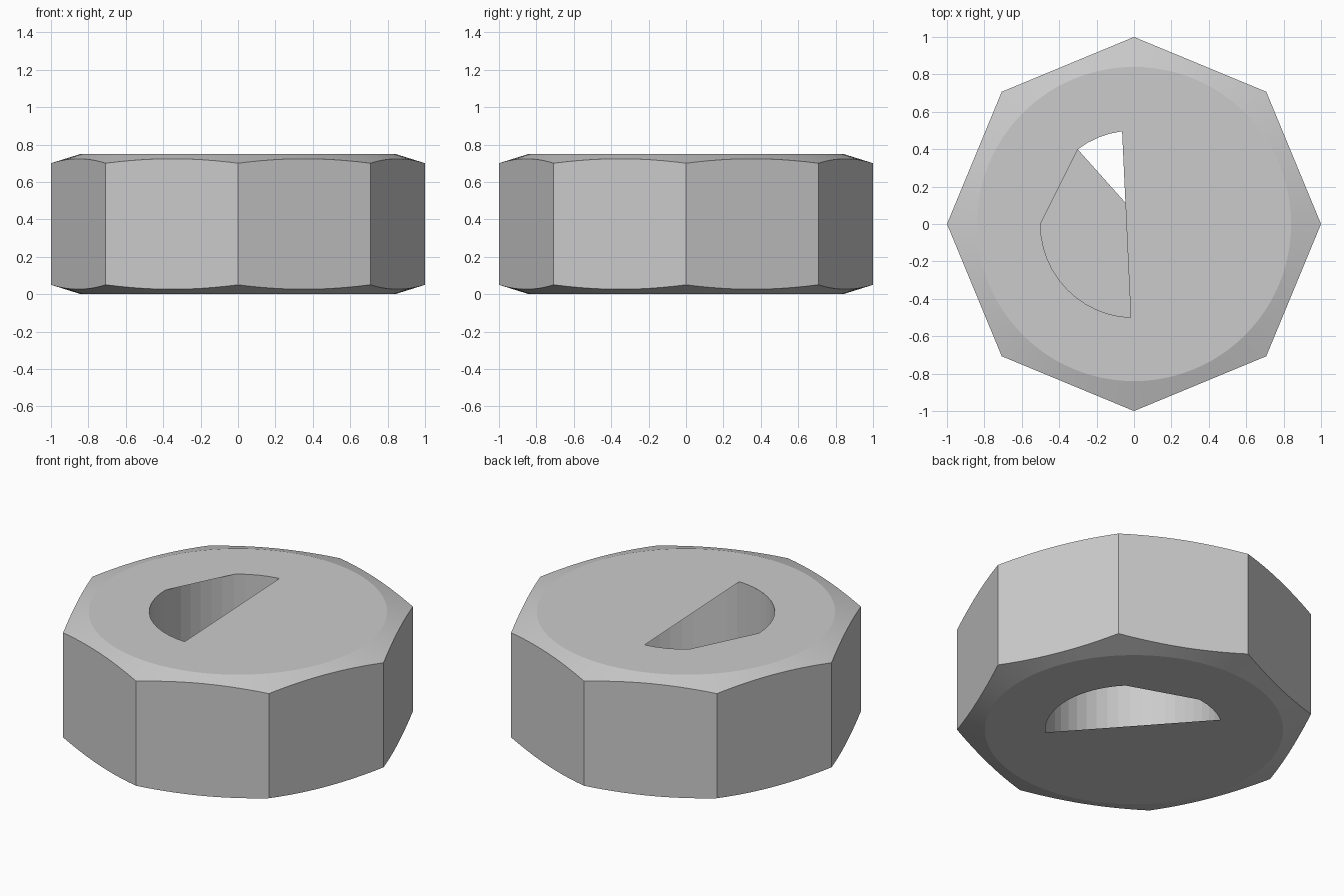
import bpy, bmesh
from math import sin, cos, pi, radians

if "Cube" in bpy.data.objects:
    bpy.data.objects.remove(bpy.data.objects["Cube"])

H, R_FLAT, BEVEL, R_BORE = 0.75, 0.84, 0.05, 0.5
N = 96  # samples round the nut, a multiple of 8


def pt(r, a, z):
    return (r * cos(a), r * sin(a), z)


def make_object(name, bm):
    mesh = bpy.data.meshes.new(name)
    bm.to_mesh(mesh)
    bm.free()
    ob = bpy.data.objects.new(name, mesh)
    bpy.context.collection.objects.link(ob)
    return ob


def loop_edges(bm, verts):
    return [bm.edges.get((a, b)) or bm.edges.new((a, b))
            for a, b in zip(verts, verts[1:] + verts[:1])]


def bridge(bm, low, high):
    n = len(low)
    for i in range(n):
        j = (i + 1) % n
        bm.faces.new((low[i], low[j], high[j], high[i]))


def arc(a0, a1):
    n = max(1, round((a1 - a0) / 7.5))
    return [radians(a0 + (a1 - a0) * i / n) for i in range(n + 1)]


# Octagonal body with conical chamfers
bm = bmesh.new()
angles = [2 * pi * i / N for i in range(N)]
rim = [cos(pi / 8) / cos(a % (pi / 4) - pi / 8) for a in angles]
drop = [BEVEL * (r - R_FLAT) / (1 - R_FLAT) for r in rim]
rings = [
    [bm.verts.new(pt(R_FLAT, a, 0)) for a in angles],
    [bm.verts.new(pt(r, a, d)) for r, a, d in zip(rim, angles, drop)],
    [bm.verts.new(pt(r, a, H - d)) for r, a, d in zip(rim, angles, drop)],
    [bm.verts.new(pt(R_FLAT, a, H)) for a in angles],
]
for low, high in zip(rings, rings[1:]):
    bridge(bm, low, high)

# End faces, each covering part of the round bore
top_open = arc(97.3, 127) + arc(180, 268)
bottom_open = arc(-43.5, 44.5) + arc(97.3, 127)
for ring, opening, z, sign in ((rings[3], top_open, H, 1),
                               (rings[0], bottom_open, 0, -1)):
    hole = [bm.verts.new(pt(R_BORE, a, z)) for a in opening]
    edges = loop_edges(bm, ring) + loop_edges(bm, hole)
    res = bmesh.ops.triangle_fill(bm, use_beauty=True, edges=edges,
                                  normal=(0, 0, sign))
    for f in res["geom"]:
        if isinstance(f, bmesh.types.BMFace):
            f.normal_update()
            if f.normal.z * sign < 0:
                f.normal_flip()
body = make_object("nut_body", bm)
bpy.context.view_layer.objects.active = body
body.select_set(True)
bpy.ops.object.shade_smooth_by_angle(angle=radians(10))

# Round bore wall, facing inwards
bm = bmesh.new()
bore = [2 * pi * i / 48 for i in range(48)]
low, high = [[bm.verts.new(pt(R_BORE, a, z)) for a in bore] for z in (0, H)]
bridge(bm, high, low)
make_object("bore_wall", bm)
